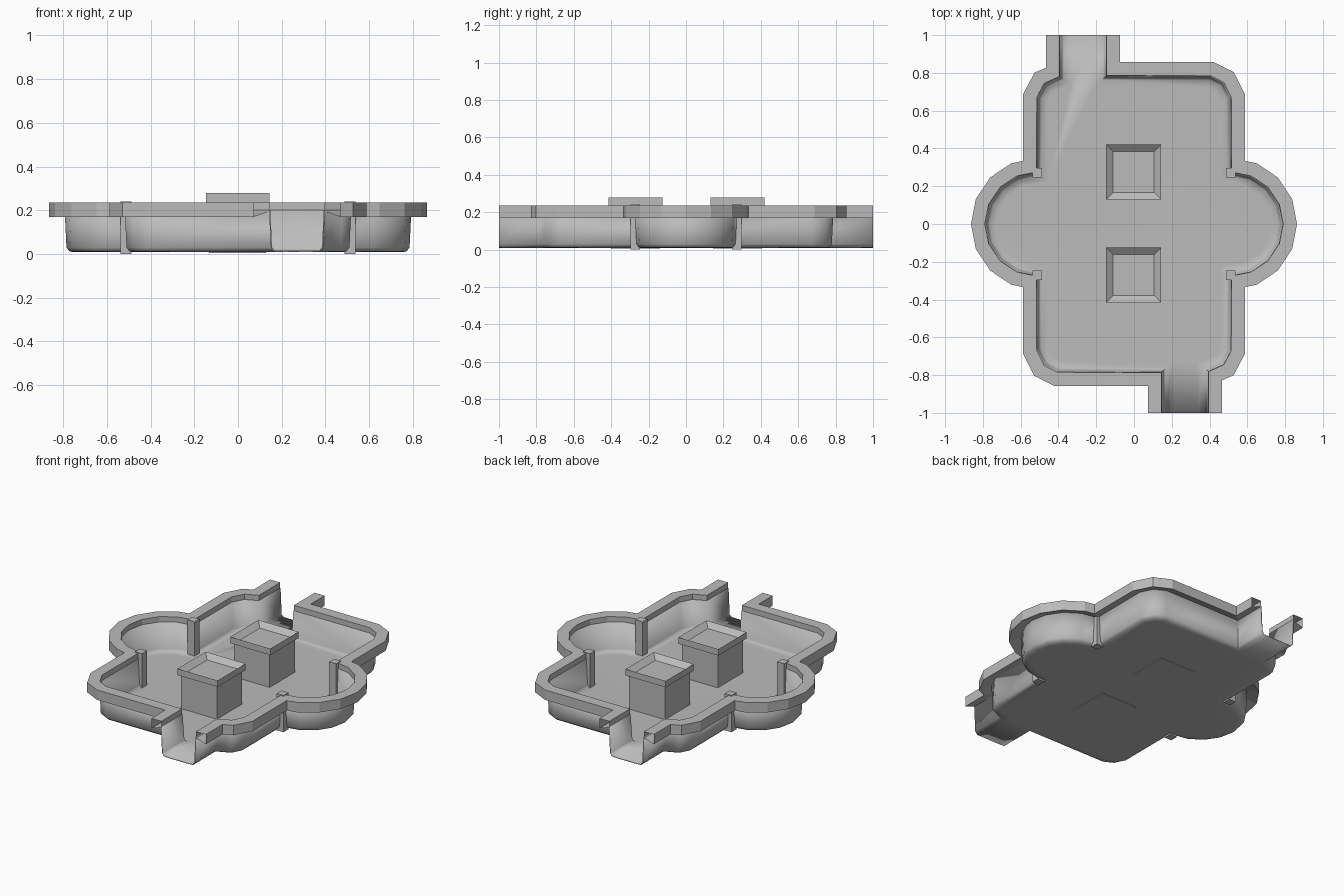
import bpy, bmesh, math
from mathutils import Vector

cube = bpy.data.objects.get("Cube")
if cube:
    bpy.data.objects.remove(cube)

grey = bpy.data.materials.new("stone grey")
grey.use_nodes = True
grey.diffuse_color = (0.5, 0.5, 0.5, 1)
grey.node_tree.nodes["Principled BSDF"].inputs["Base Color"].default_value = (0.5, 0.5, 0.5, 1)


def finish(name, bm, angle=None, fix_normals=True):
    if fix_normals:
        bmesh.ops.recalc_face_normals(bm, faces=bm.faces)
    mesh = bpy.data.meshes.new(name)
    bm.to_mesh(mesh)
    bm.free()
    mesh.materials.append(grey)
    obj = bpy.data.objects.new(name, mesh)
    bpy.context.collection.objects.link(obj)
    if angle:
        bpy.ops.object.select_all(action='DESELECT')
        bpy.context.view_layer.objects.active = obj
        obj.select_set(True)
        bpy.ops.object.shade_smooth_by_angle(angle=math.radians(angle))
    return obj


def offset(path, d):
    """Mitred offset of an open path, positive to its right (outwards)."""
    normals = []
    for a, b in zip(path, path[1:]):
        t = (b - a).normalized()
        normals.append(Vector((t.y, -t.x)))
    result = []
    for i, p in enumerate(path):
        n1 = normals[max(i - 1, 0)]
        n2 = normals[min(i, len(normals) - 1)]
        result.append(p + (n1 + n2) * d / (1 + n1.dot(n2)))
    return result


def sweep(bm, path, section, closed=False):
    """Sweep (offset, height) pairs along the path; returns the vertex rows."""
    rows = [[bm.verts.new((p.x, p.y, z)) for p in offset(path, d)] for d, z in section]
    pairs = list(zip(rows, rows[1:]))
    if closed:
        pairs.append((rows[-1], rows[0]))
    for lower, upper in pairs:
        for i in range(len(path) - 1):
            bm.faces.new((lower[i], lower[i + 1], upper[i + 1], upper[i]))
    return rows


def box(name, center, size):
    bm = bmesh.new()
    bmesh.ops.create_cube(bm, size=1)
    bmesh.ops.scale(bm, vec=size, verts=bm.verts)
    bmesh.ops.translate(bm, vec=center, verts=bm.verts)
    return bm


# Plan outline of one half: channel side, corner, round bay, corner, channel side
R = 0.275
half = [(0.395, -1), (0.395, -0.78), (0.475, -0.745), (0.515, -0.67)]
half += [(0.515 + R * math.cos(math.radians(a * 22.5)), R * math.sin(math.radians(a * 22.5)))
         for a in range(-4, 5)]
half += [(0.515, 0.67), (0.475, 0.75), (0.405, 0.785), (-0.145, 0.785), (-0.145, 1)]
half = [Vector(p) for p in half]
halves = [half, [-p for p in half]]

# Basin: coved walls and floor as one thin shell
bm = bmesh.new()
floor_loop = []
for path in halves:
    rows = sweep(bm, path, [(-0.06, 0.012), (-0.022, 0.013), (-0.008, 0.03), (0, 0.2)])
    floor_loop.append(rows)
bm.faces.new(floor_loop[0][0] + floor_loop[1][0])
basin = finish("basin", bm, 50)
shell = basin.modifiers.new("thickness", 'SOLIDIFY')
shell.thickness = 0.006
shell.offset = 0

# Overhanging rim, hollow and open at the channel ends
for side, path in zip(("left", "right"), halves):
    bm = bmesh.new()
    sweep(bm, path, [(0, 0.235), (0, 0.195), (0.072, 0.17), (0.072, 0.235)], closed=True)
    finish(side + "_rim", bm)

# Posts where the bays meet the straight walls
for x in (-1, 1):
    for y in (-1, 1):
        name = ("front" if y < 0 else "back") + ("_left" if x > 0 else "_right") + "_post"
        finish(name, box(name, (x * 0.512, y * 0.272, 0.12), (0.05, 0.05, 0.24)))

# Two pedestals, each with a wider cap holding a square recess
for label, y in (("front", -0.27), ("back", 0.275)):
    finish(label + "_pedestal", box("", (-0.002, y, 0.123), (0.26, 0.26, 0.236)))
    bm = box("", (-0.002, y, 0.257), (0.29, 0.29, 0.042))
    bm.normal_update()
    top = [f for f in bm.faces if f.normal.z > 0.9]
    bmesh.ops.inset_region(bm, faces=top, thickness=0.052)
    bmesh.ops.translate(bm, vec=(0, 0, -0.03), verts=top[0].verts)
    finish(label + "_pedestal_cap", bm)
